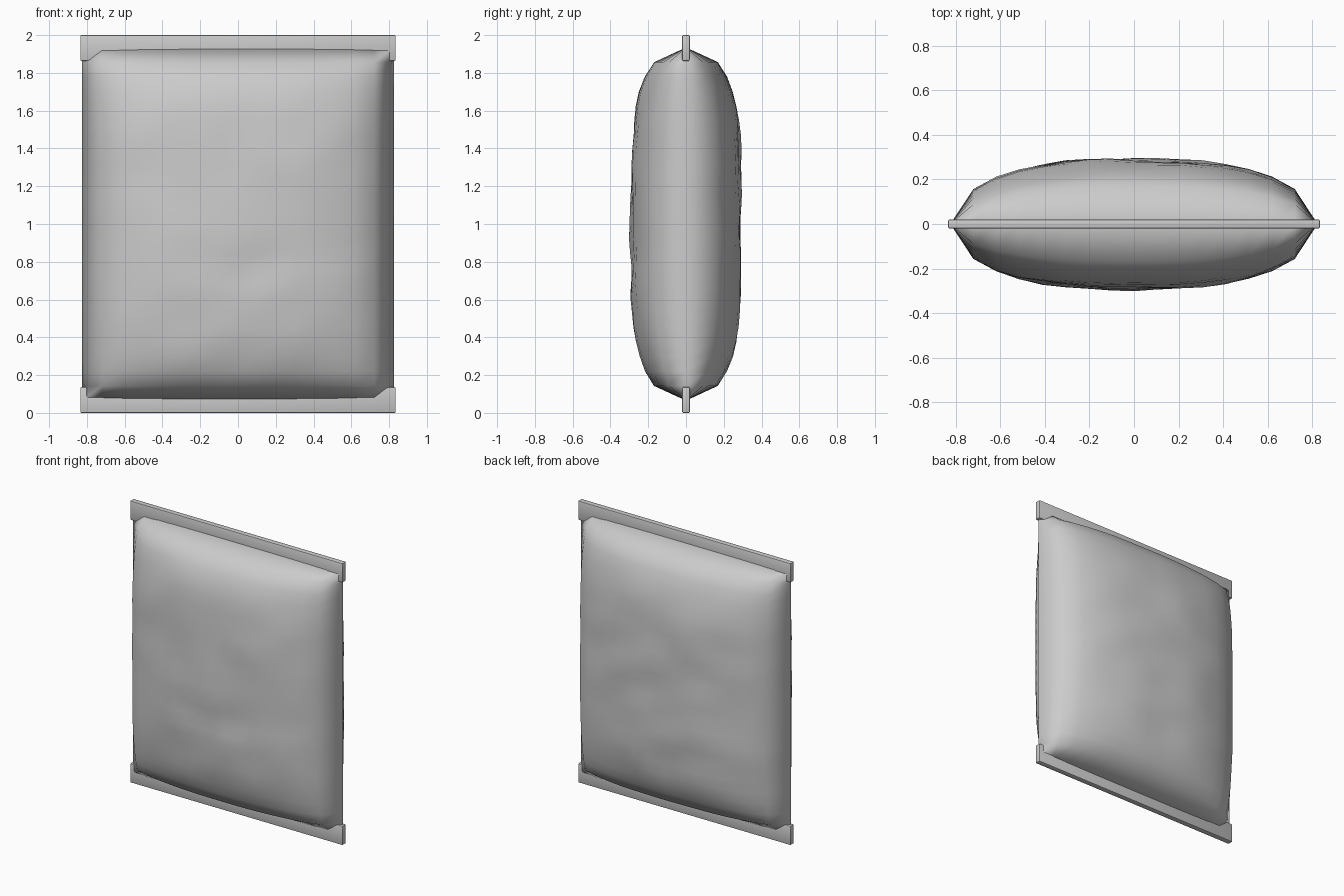
import bpy, bmesh
from mathutils import Vector, noise

cube = bpy.data.objects.get("Cube")
if cube:
    bpy.data.objects.remove(cube, do_unlink=True)

grey = bpy.data.materials.new("light grey")
grey.use_nodes = True
color = (0.6, 0.6, 0.6, 1)
grey.diffuse_color = color
grey.node_tree.nodes["Principled BSDF"].inputs["Base Color"].default_value = color

HALF_W, HALF_H, DEPTH = 0.825, 0.935, 0.292
COLS, ROWS = 16, 24


def finish(bm, name, angle):
    bmesh.ops.recalc_face_normals(bm, faces=bm.faces)
    mesh = bpy.data.meshes.new(name)
    bm.to_mesh(mesh)
    bm.free()
    mesh.materials.append(grey)
    ob = bpy.data.objects.new(name, mesh)
    bpy.context.collection.objects.link(ob)
    bpy.ops.object.select_all(action='DESELECT')
    ob.select_set(True)
    bpy.context.view_layer.objects.active = ob
    bpy.ops.object.shade_smooth_by_angle(angle=angle)
    return ob


# Stuffed bag: two puffed sheets, the back one turned half round, joined at the seam
bm = bmesh.new()
for side in (1, -1):
    grid = []
    for j in range(ROWS + 1):
        v = 2 * j / ROWS - 1
        row = []
        for i in range(COLS + 1):
            u = 2 * i / COLS - 1
            puff = (1 - abs(u) ** 2.5) ** 0.5 * (1 - v ** 4) ** 0.45
            x, z = side * u * HALF_W, 1 + v * HALF_H
            crease = noise.noise(Vector((x * 3.5, side * 7.3, z * 5))) * 0.016
            y = -side * puff * (DEPTH + crease * puff)
            row.append(bm.verts.new((x, y, z)))
        grid.append(row)
    for j in range(ROWS):
        for i in range(COLS):
            a, b = grid[j][i], grid[j][i + 1]
            c, d = grid[j + 1][i + 1], grid[j + 1][i]
            bm.faces.new((a, b, c))
            bm.faces.new((a, c, d))
bmesh.ops.remove_doubles(bm, verts=bm.verts, dist=0.0001)
finish(bm, "bag", 1.6)

# Flat sealing strips along the top and bottom
for name, z in (("top_seal", 1.932), ("bottom_seal", 0.068)):
    bm = bmesh.new()
    bmesh.ops.create_cube(bm, size=1)
    bmesh.ops.scale(bm, vec=(1.67, 0.04, 0.136), verts=bm.verts)
    bmesh.ops.translate(bm, vec=(0, 0, z), verts=bm.verts)
    bmesh.ops.bevel(bm, geom=bm.edges[:], offset=0.006, segments=2,
                    profile=0.5, affect='EDGES')
    finish(bm, name, 0.5)
